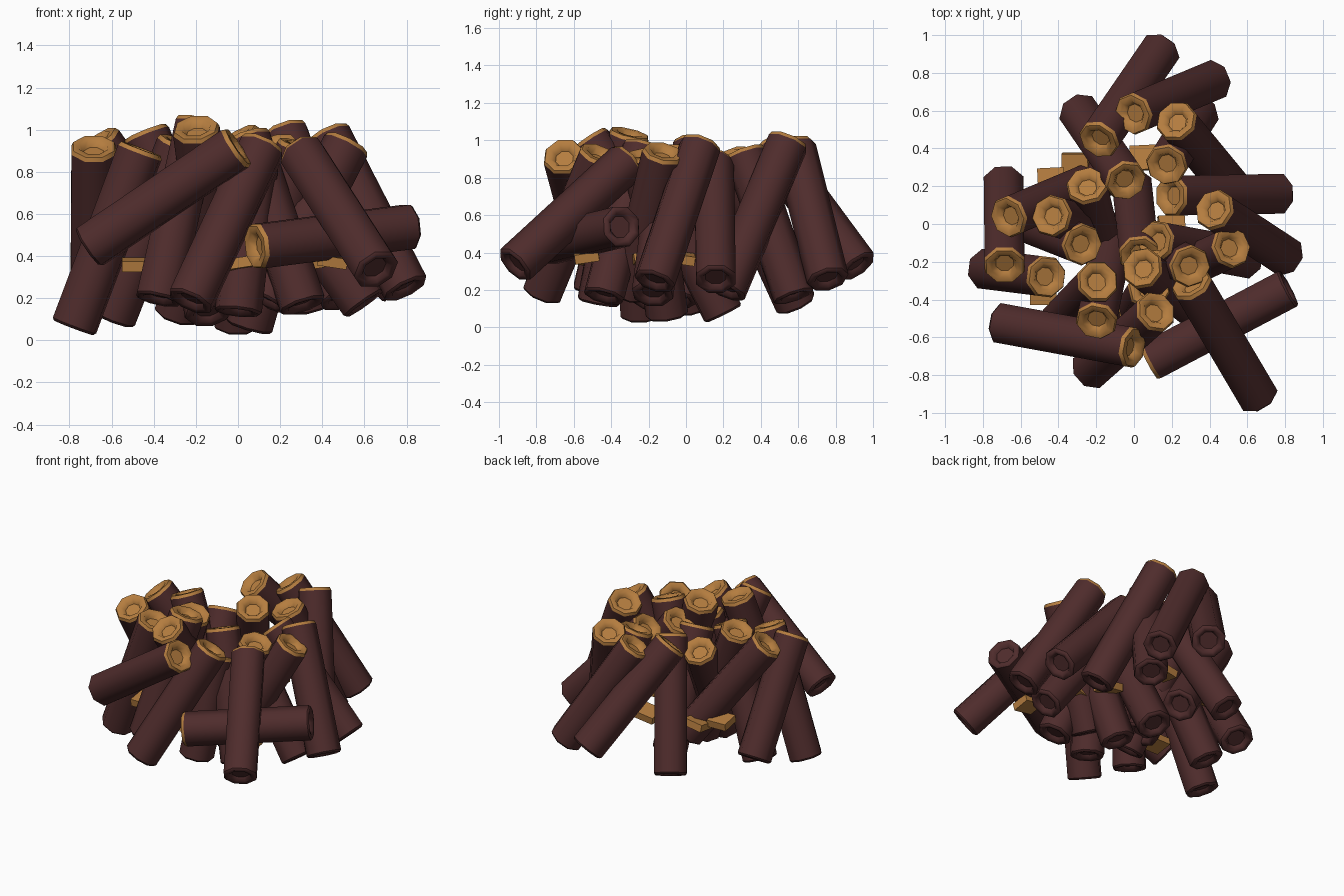
import bpy, bmesh, math
from mathutils import Vector, Euler

if "Cube" in bpy.data.objects:
    bpy.data.objects.remove(bpy.data.objects["Cube"])


def material(name, col):
    m = bpy.data.materials.new(name)
    m.diffuse_color = (*col, 1)
    m.use_nodes = True
    m.node_tree.nodes["Principled BSDF"].inputs["Base Color"].default_value = m.diffuse_color
    return m


bark = material("dark_bark", (0.078, 0.025, 0.025))
wood = material("cut_wood", (0.46, 0.205, 0.05))
SIDES = 8


# one log: lathed eight-sided profile, bark body, dished cut end on top
def log(name, top, bottom):
    top, bottom = Vector(top), Vector(bottom)
    axis = top - bottom
    L = axis.length
    q = axis.to_track_quat('Z', 'Y')
    prof = [(0.06, 0.03), (0.076, 0.005), (0.104, 0), (0.114, 0.012),
            (0.114, L - 0.02), (0.105, L), (0.072, L), (0.05, L - 0.035)]
    bm = bmesh.new()
    rings = []
    for r, t in prof:
        rings.append([bm.verts.new(q @ Vector((r * math.cos(a), r * math.sin(a), t)) + bottom)
                      for a in [2 * math.pi * (i + 0.5) / SIDES for i in range(SIDES)]])
    for k in range(len(rings) - 1):
        for i in range(SIDES):
            j = (i + 1) % SIDES
            f = bm.faces.new((rings[k][i], rings[k][j], rings[k + 1][j], rings[k + 1][i]))
            f.material_index = 1 if k >= 4 else 0
            f.smooth = True
    bm.faces.new(rings[0])
    bm.faces.new(rings[-1]).material_index = 1
    bmesh.ops.recalc_face_normals(bm, faces=bm.faces)
    # keep the rims crisp, the round sides smooth
    for k in (3, 4, 5):
        for i in range(SIDES):
            e = bm.edges.get((rings[k][i], rings[k][(i + 1) % SIDES]))
            e.smooth = False
    me = bpy.data.meshes.new(name)
    bm.to_mesh(me)
    bm.free()
    me.materials.append(bark)
    me.materials.append(wood)
    ob = bpy.data.objects.new(name, me)
    bpy.context.collection.objects.link(ob)


# flat tilted wood chip between the logs
def chip(name, loc, rot, size):
    bpy.ops.mesh.primitive_cube_add(size=1, location=loc, rotation=Euler(rot))
    ob = bpy.context.object
    ob.name = name
    ob.scale = size
    ob.data.materials.append(wood)


# back group
log("back_log_1", (-0.01, 0.58, 0.97), (0.42, 0.76, 0.25))
log("back_log_2", (0.22, 0.55, 1.00), (0.50, 0.21, 0.19))
log("back_log_3", (-0.19, 0.44, 0.97), (0.14, 0.92, 0.32))
log("back_log_4", (0.17, 0.31, 0.94), (0.34, 0.58, 0.16))
log("back_log_5", (-0.04, 0.225, 0.92), (-0.29, 0.59, 0.12))
log("back_log_6", (-0.25, 0.21, 0.86), (-0.14, -0.24, 0.12))

# right group
log("right_log_1", (0.19, 0.15, 0.88), (0.77, 0.16, 0.25))
log("right_log_2", (0.42, 0.08, 0.98), (0.80, -0.17, 0.24))
log("right_log_3", (0.52, -0.12, 0.94), (0.13, -0.30, 0.18))
log("right_log_4", (0.30, -0.225, 0.93), (0.05, -0.10, 0.06))

# left group
log("left_log_1", (-0.44, 0.045, 0.99), (-0.10, -0.05, 0.14))
log("left_log_2", (-0.67, 0.035, 0.95), (-0.18, 0.24, 0.26))
log("left_log_3", (-0.27, -0.11, 0.94), (-0.60, 0.02, 0.10))
log("left_log_4", (-0.685, -0.225, 0.92), (-0.69, 0.22, 0.20))
log("left_log_5", (-0.46, -0.28, 0.91), (-0.78, -0.24, 0.06))

# middle group
log("middle_log_1", (0.11, -0.09, 0.86), (0.60, -0.18, 0.17))
log("middle_log_2", (-0.19, -0.30, 1.04), (-0.38, -0.50, 0.19))
log("middle_log_3", (0.04, -0.23, 0.97), (0.31, -0.44, 0.16))
log("middle_log_4", (0.08, -0.34, 0.84), (0.00, -0.47, 0.13))
log("middle_log_5", (0.03, -0.17, 0.82), (-0.01, 0.20, 0.07))

# front group
log("front_log_1", (0.30, -0.31, 0.89), (0.66, -0.92, 0.33))
log("front_log_2", (0.12, -0.46, 0.93), (-0.23, -0.77, 0.18))
log("front_log_3", (-0.20, -0.52, 1.01), (-0.10, -0.04, 0.29))
log("front_log_4", (0.00, -0.655, 0.92), (-0.71, -0.525, 0.44))
log("fallen_log", (0.08, -0.73, 0.445), (0.82, -0.34, 0.54))

# wood chips at mid height
chips = [(-0.31, 0.31, 0.39), (-0.44, 0.23, 0.41), (0.20, -0.33, 0.36), (0.00, -0.50, 0.36),
         (-0.48, -0.36, 0.36), (0.20, -0.02, 0.37), (0.33, -0.22, 0.37), (-0.20, -0.05, 0.36),
         (0.45, -0.53, 0.38), (0.05, 0.35, 0.38)]
for i, c in enumerate(chips):
    chip("wood_chip_%d" % (i + 1), c, (0.15 * (-1) ** i, 0.15 * (i % 3 - 1), 0.05 * (i % 4)),
         (0.14, 0.13, 0.05))
